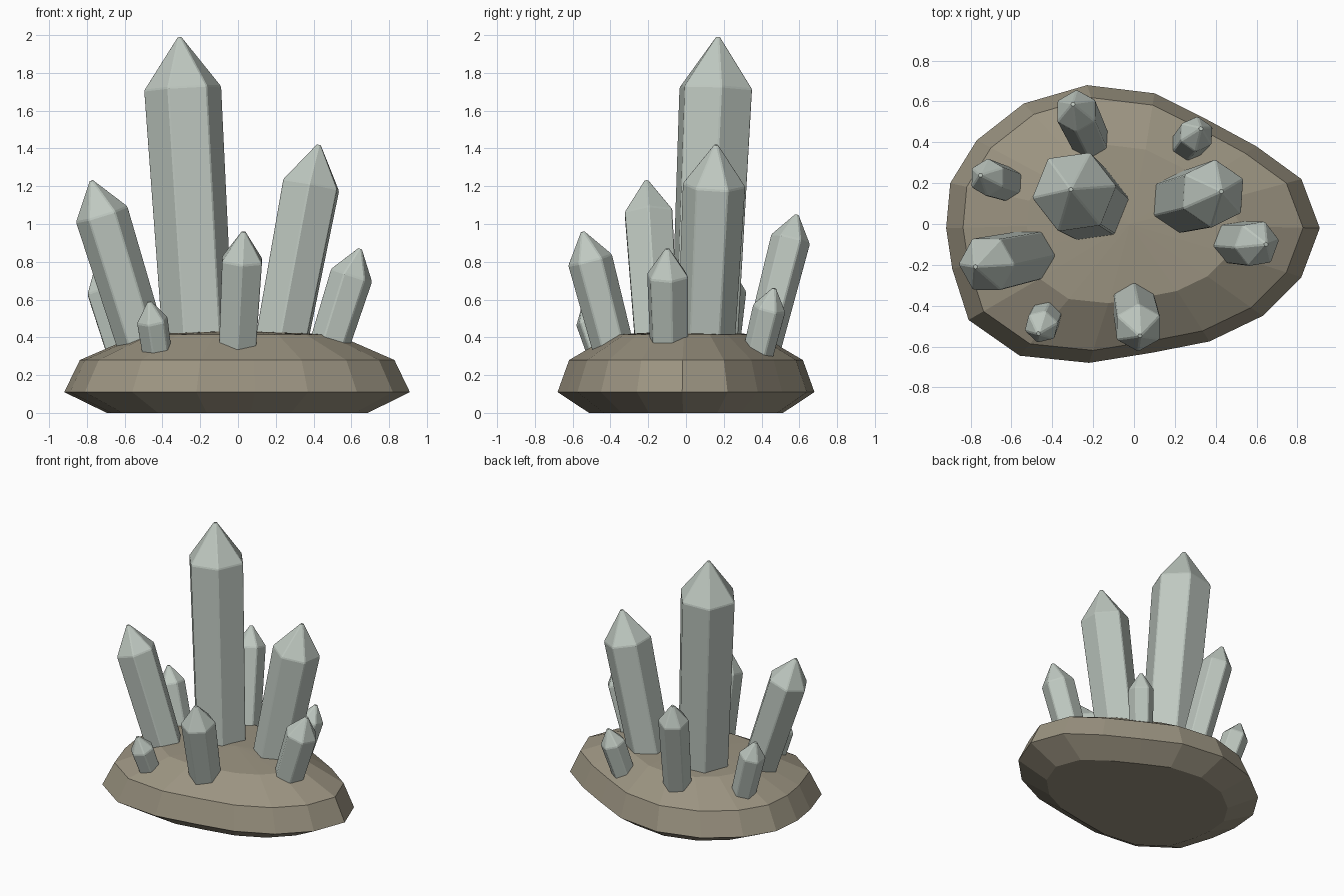
import bpy, bmesh, math
from mathutils import Vector, Matrix

if "Cube" in bpy.data.objects:
    bpy.data.objects.remove(bpy.data.objects["Cube"])


def material(name, colour):
    m = bpy.data.materials.new(name)
    m.diffuse_color = (*colour, 1)
    m.use_nodes = True
    m.node_tree.nodes["Principled BSDF"].inputs["Base Color"].default_value = m.diffuse_color
    return m


ROCK = material("brown rock", (0.33, 0.295, 0.22))
CRYSTAL = material("pale green crystal", (0.52, 0.58, 0.53))


def finish(name, bm, mat):
    bmesh.ops.recalc_face_normals(bm, faces=bm.faces[:])
    mesh = bpy.data.meshes.new(name)
    bm.to_mesh(mesh)
    bm.free()
    mesh.materials.append(mat)
    ob = bpy.data.objects.new(name, mesh)
    bpy.context.collection.objects.link(ob)
    return ob


def bridge(bm, low, high):
    n = len(low)
    for i in range(n):
        j = (i + 1) % n
        bm.faces.new((low[i], low[j], high[j], high[i]))


def fan(bm, ring, apex):
    top = bm.verts.new(apex)
    for i in range(len(ring)):
        bm.faces.new((ring[i], ring[(i + 1) % len(ring)], top))


# Rock base: one irregular outline, scaled into stacked rings
OUTLINE = [(.91, -.02), (.82, .22), (.60, .38), (.36, .51), (.10, .64), (-.23, .68),
           (-.54, .59), (-.77, .41), (-.90, .20), (-.92, -.02), (-.89, -.22), (-.81, -.47),
           (-.56, -.645), (-.22, -.68), (.09, -.63), (.37, -.575), (.63, -.45), (.82, -.26)]
bm = bmesh.new()
rings = []
for scale, z in ((.755, 0), (1, .11), (.91, .28), (.57, .415)):
    rings.append([bm.verts.new((x * scale, y * scale, z)) for x, y in OUTLINE])
bm.faces.new(rings[0])
for low, high in zip(rings, rings[1:]):
    bridge(bm, low, high)
fan(bm, rings[-1], (-.02, 0, .435))
finish("rock_base", bm, ROCK)


# Crystals: tilted six-sided prisms that widen slightly, with pointed caps
def crystal(name, foot, tip, radius, phase):
    foot, tip = Vector(foot), Vector(tip)
    axis = (tip - foot).normalized()
    turn = Vector((0, 0, 1)).rotation_difference(axis).to_matrix().to_4x4()
    place = Matrix.Translation(foot) @ turn
    length = (tip - foot).length
    bm = bmesh.new()
    loops = []
    for r, z in ((radius * .91, -.14), (radius, length - radius * 1.36)):
        angles = [math.radians(phase + 60 * k) for k in range(6)]
        loops.append([bm.verts.new(place @ Vector((r * math.cos(a), r * math.sin(a), z)))
                      for a in angles])
    bm.faces.new(loops[0])
    bridge(bm, *loops)
    fan(bm, loops[1], place @ Vector((0, 0, length + .006)))
    ob = finish(name, bm, CRYSTAL)
    bevel = ob.modifiers.new("soft edges", 'BEVEL')
    bevel.width = .006
    bevel.segments = 1


crystal("main_crystal", (-.215, .10, .43), (-.31, .17, 2.0), .208, 8)
crystal("right_large_crystal", (.24, .11, .43), (.43, .16, 1.43), .168, 26)
crystal("left_large_crystal", (-.52, -.155, .40), (-.78, -.21, 1.24), .145, 0)
crystal("front_crystal", (0, -.40, .40), (.03, -.55, .97), .122, 30)
crystal("right_small_crystal", (.49, -.09, .38), (.65, -.10, .88), .117, 9)
crystal("back_crystal", (-.22, .42, .40), (-.30, .59, 1.06), .108, 30)
crystal("back_left_crystal", (-.63, .20, .36), (-.755, .24, .77), .094, 30)
crystal("back_right_crystal", (.26, .385, .33), (.33, .47, .67), .09, 25)
crystal("front_left_crystal", (-.43, -.45, .33), (-.47, -.54, .60), .086, 15)
